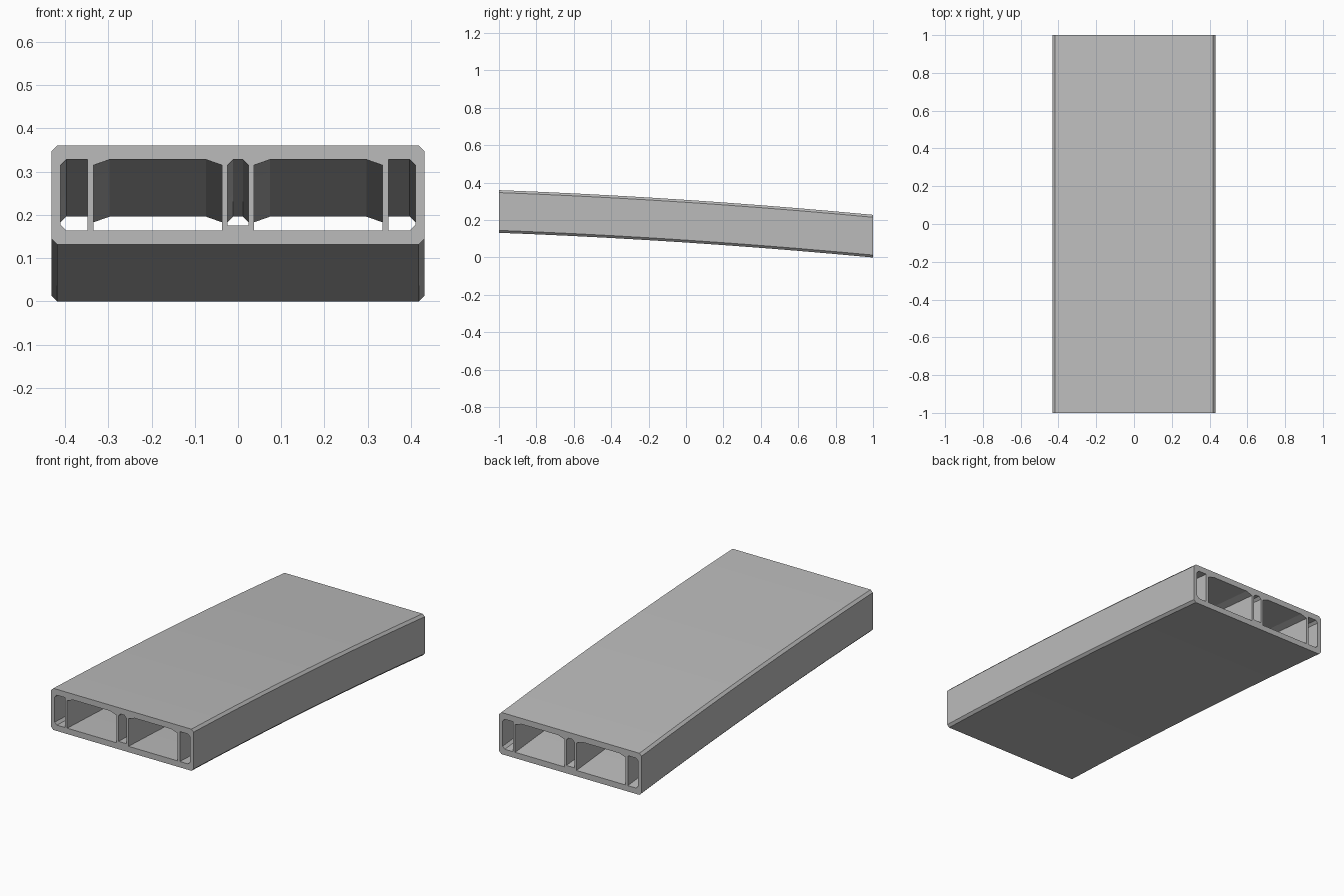
import bpy
import bmesh

cube = bpy.data.objects.get("Cube")
if cube:
    bpy.data.objects.remove(cube, do_unlink=True)

SEGMENTS = 10
HEIGHT = 0.228


def base_height(y):
    """Underside of the tunnel: a gentle downward arc towards the back."""
    return 0.066 * (1 - y) + 0.014 * (1 - y * y)


def mirrored(loop):
    return [(-x, z) for x, z in reversed(loop)]


def chamfered_box(x0, x1, z0, z1, bottom=(0, 0), top=(0, 0), rise=0.013):
    """Outline with a chamfer run for the left and right corner of each end."""
    corners = [(x0, z0, 1, 1, bottom[0]), (x1, z0, -1, 1, bottom[1]),
               (x1, z1, -1, -1, top[1]), (x0, z1, 1, -1, top[0])]
    points = []
    for i, (x, z, sx, sz, run) in enumerate(corners):
        if run:
            pair = [(x, z + sz * rise), (x + sx * run, z)]
            points += pair if i % 2 == 0 else pair[::-1]
        else:
            points.append((x, z))
    return points


# Cross-section: outer shell, two wide lanes, two side ducts, central gallery
c = 0.013
shell = chamfered_box(-0.431, 0.431, 0, HEIGHT, (c, c), (c, c))
lane = chamfered_box(0.037, 0.334, 0.032, 0.196, top=(0.037, 0.037))
duct = chamfered_box(0.348, 0.41, 0.032, 0.196, bottom=(0, c), top=(0, c))
gallery = chamfered_box(-0.024, 0.024, 0.043, 0.196, top=(c, c))
loops = [shell, lane, mirrored(lane), duct, mirrored(duct), gallery]

# Sweep every outline along the arc, then cap both ends around the openings
bm = bmesh.new()
end_edges = {0: [], SEGMENTS: []}
for loop in loops:
    rings = []
    for s in range(SEGMENTS + 1):
        y = -1 + 2 * s / SEGMENTS
        rings.append([bm.verts.new((x, y, z + base_height(y))) for x, z in loop])
    n = len(loop)
    for a, b in zip(rings, rings[1:]):
        for i in range(n):
            j = (i + 1) % n
            bm.faces.new((a[i], a[j], b[j], b[i]))
    for s in end_edges:
        end_edges[s] += [bm.edges.get((rings[s][i], rings[s][(i + 1) % n]))
                         for i in range(n)]
for edges in end_edges.values():
    bmesh.ops.triangle_fill(bm, edges=edges, use_beauty=True, normal=(0, -1, 0))
bmesh.ops.recalc_face_normals(bm, faces=bm.faces)

mesh = bpy.data.meshes.new("tunnel_section")
bm.to_mesh(mesh)
bm.free()
tunnel = bpy.data.objects.new("tunnel_section", mesh)
bpy.context.collection.objects.link(tunnel)

# Concrete colour
concrete = bpy.data.materials.new("concrete_grey")
concrete.use_nodes = True
colour = (0.5, 0.5, 0.5, 1)
concrete.diffuse_color = colour
concrete.node_tree.nodes["Principled BSDF"].inputs["Base Color"].default_value = colour
mesh.materials.append(concrete)
